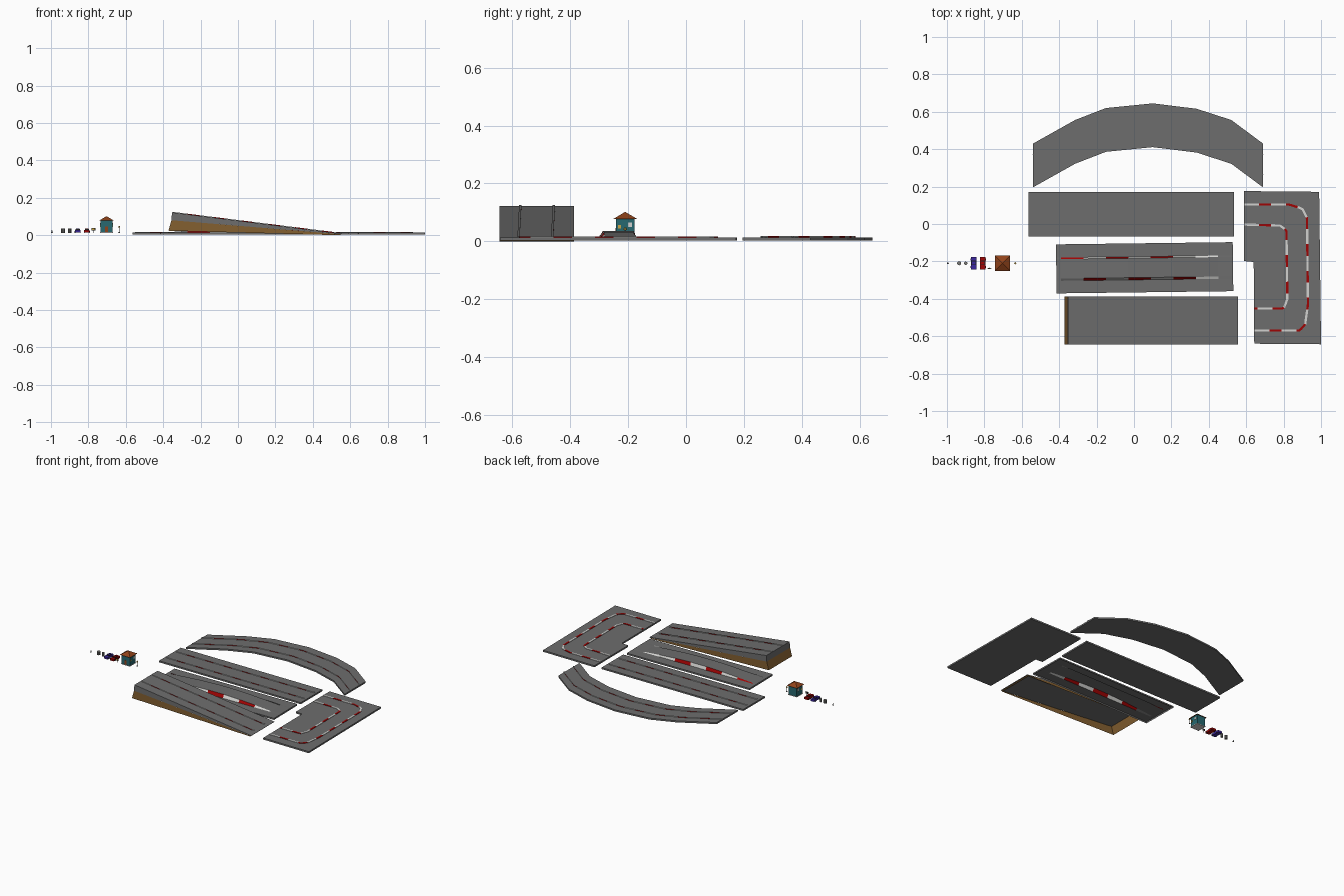
import bpy, bmesh, math
from mathutils import Vector

cube = bpy.data.objects.get("Cube")
if cube:
    bpy.data.objects.remove(cube, do_unlink=True)


def material(name, r, g, b):
    m = bpy.data.materials.new(name)
    m.use_nodes = True
    m.diffuse_color = (r, g, b, 1)
    m.node_tree.nodes["Principled BSDF"].inputs["Base Color"].default_value = (r, g, b, 1)
    return m


ROAD = material("asphalt grey", .155, .155, .155)
RED = material("kerb red", .35, .001, .001)
WHITE = material("kerb white", .65, .65, .63)
BROWN = material("ramp brown", .23, .115, .03)
TEAL = material("wall teal", .02, .14, .16)
ROOF = material("roof orange", .28, .055, .01)
BLUE = material("car blue", .045, .02, .34)
BLACK = material("rubber black", .015, .015, .015)
METAL = material("metal grey", .19, .19, .18)
YELLOW = material("lamp yellow", .6, .38, .06)


def make(name, bm, *mats):
    bmesh.ops.recalc_face_normals(bm, faces=bm.faces)
    mesh = bpy.data.meshes.new(name)
    bm.to_mesh(mesh)
    bm.free()
    for m in mats:
        mesh.materials.append(m)
    ob = bpy.data.objects.new(name, mesh)
    bpy.context.collection.objects.link(ob)
    return ob


def prism(name, points, shift, mat):
    """Extrude a closed outline along the shift vector."""
    bm = bmesh.new()
    face = bm.faces.new([bm.verts.new(p) for p in points])
    new = bmesh.ops.extrude_face_region(bm, geom=[face])["geom"]
    bmesh.ops.translate(bm, vec=shift, verts=[v for v in new if isinstance(v, bmesh.types.BMVert)])
    return make(name, bm, mat)


def box(name, centre, size, mat):
    bm = bmesh.new()
    bmesh.ops.create_cube(bm, size=1)
    bmesh.ops.scale(bm, vec=size, verts=bm.verts)
    bmesh.ops.translate(bm, vec=centre, verts=bm.verts)
    return make(name, bm, mat)


def cone(name, centre, r1, r2, depth, mat, sides=10, axis="Z"):
    bm = bmesh.new()
    bmesh.ops.create_cone(bm, cap_ends=True, segments=sides, radius1=r1, radius2=r2, depth=depth)
    ob = make(name, bm, mat)
    ob.location = centre
    if axis == "X":
        ob.rotation_euler.y = math.pi / 2
    return ob


def resample(path, step):
    pts = [Vector(p) for p in path]
    lengths = [(b - a).length for a, b in zip(pts, pts[1:])]
    count = max(1, round(sum(lengths) / step))
    out = []
    for i in range(count + 1):
        d = sum(lengths) * i / count
        k = 0
        while k < len(lengths) - 1 and d > lengths[k]:
            d -= lengths[k]
            k += 1
        out.append(pts[k].lerp(pts[k + 1], min(1, d / lengths[k])))
    return out


def kerb(name, path, half, height, paint_top):
    """Low strip along a path with alternating white and shorter red pieces."""
    bm = bmesh.new()
    pts = resample(path, .016)
    rings = []
    for i, p in enumerate(pts):
        t = pts[min(i + 1, len(pts) - 1)] - pts[max(i - 1, 0)]
        n = Vector((-t.y, t.x, 0)).normalized() * half
        up = Vector((0, 0, height))
        rings.append([bm.verts.new(v) for v in (p - n, p - n + up, p + n + up, p + n)])
    for i, (a, b) in enumerate(zip(rings, rings[1:])):
        for j in range(3):
            f = bm.faces.new((a[j], a[j + 1], b[j + 1], b[j]))
            f.material_index = 2 if j == 1 and not paint_top else int(i % 9 > 4)
    return make(name, bm, WHITE, RED, ROAD)


TOP, THICK = .014, .011
LANES = (.27, .72)
LOW = (.004, .004, False)  # half width, height and plain top of the low kerbs


def slab(name, outline):
    return prism(name, [(x, y, TOP - THICK) for x, y in outline], (0, 0, THICK), ROAD)


# Straight road
slab("straight_road", [(-.565, -.068), (.535, -.068), (.535, .172), (-.565, .172)])
for k in LANES:
    y = -.068 + .24 * k
    kerb("straight_kerb", [(-.55, y, TOP), (.52, y, TOP)], *LOW)

# Curved road
outer = [(-.54, .43), (-.315, .556), (-.15, .62), (.1, .645), (.335, .616), (.52, .556), (.69, .43)]
WIDTH = .234
slab("curved_road", outer + [(x, y - WIDTH) for x, y in reversed(outer)])
for k in LANES:
    kerb("curve_kerb", [(x, y - WIDTH * k, TOP) for x, y in outer], *LOW)

# Corner road
slab("corner_road", [(.588, .176), (.99, .172), (1, -.643), (.643, -.64), (.64, -.203), (.588, -.198)])
far_line = [(.59, .104), (.83, .104), (.9, .082), (.925, .033), (.93, -.432), (.915, -.537),
            (.885, -.57), (.645, -.57)]
near_line = [(.59, -.003), (.78, -.008), (.815, -.033), (.82, -.402), (.8, -.452), (.645, -.452)]
for line in (far_line, near_line):
    kerb("corner_kerb", [(x, y, TOP) for x, y in line], .006, .003, True)

# Ramp: sloping deck over an open brown skirt
Y0, Y1 = -.645, -.387
deck = [(-.353, .122), (.555, .008), (.553, .005), (-.356, .08)]
prism("ramp_deck", [(x, Y0, z) for x, z in deck], (0, Y1 - Y0, 0), ROAD)
bm = bmesh.new()
skirt = [(.55, .005), (-.356, .08), (-.372, .024), (.545, 0)]
sides = [[bm.verts.new((x, y, z)) for x, z in skirt] for y in (Y0, Y1)]
for s in sides:
    bm.faces.new(s)
for a, b in ((1, 2), (3, 0)):
    bm.faces.new((sides[0][a], sides[0][b], sides[1][b], sides[1][a]))
make("ramp_skirt", bm, BROWN)
for k in LANES:
    y = Y0 + (Y1 - Y0) * k
    kerb("ramp_kerb", [(-.35, y + .003, .121), (.53, y - .003, .011)], *LOW)

# Humped road: raised middle lane with striped flanks, open underneath
bm = bmesh.new()
HALF, STRIPES = .4725, 7
xs = [-HALF] + [-.447 + .12 * i for i in range(STRIPES + 1)] + [HALF]
rows = []
for i, x in enumerate(xs):
    u = min(1, max(0, (i - 1) / STRIPES))
    h = .0005 + .022 * math.sin(math.pi * u)
    section = [(-.131, -THICK), (-.131, 0), (-.064, 0), (-.052, h), (.052, h), (.06, 0),
               (.131, 0), (.131, -THICK)]
    rows.append([bm.verts.new((x, y, TOP + z)) for y, z in section])
# The two flanks carry opposite stripes
painted = {2: {2: 1, 3: 2, 4: 1, 5: 2, 6: 1, 7: 2}, 4: {1: 1, 2: 2, 3: 1, 4: 2, 5: 1, 6: 2, 7: 2}}
for i, (a, b) in enumerate(zip(rows, rows[1:])):
    for j in range(len(a) - 1):
        f = bm.faces.new((a[j], a[j + 1], b[j + 1], b[j]))
        f.material_index = painted.get(j, {}).get(i, 0)
for r in (rows[0], rows[-1]):
    bm.faces.new(r)
hump = make("humped_road", bm, ROAD, RED, WHITE)
hump.location = (.057, -.234, 0)
hump.rotation_euler.z = .0125

# Small house
G, PY = .012, -.21
HX = -.703
box("house_walls", (HX, PY, G + .036), (.064, .064, .064), TEAL)
box("house_base", (HX, PY, G + .002), (.068, .068, .004), WHITE)
roof = cone("house_roof", (HX, PY, .09), .057, 0, .024, ROOF, 4)
roof.rotation_euler.z = math.pi / 4
box("house_door", (HX, PY - .032, G + .02), (.016, .004, .03), ROOF)
for s in (-1, 1):
    box("house_window", (HX + s * .032, PY + .016, .057), (.004, .014, .016), WHITE)
    box("house_lamp", (HX + s * .032, PY - .02, .05), (.004, .01, .012), YELLOW)

# Two little cars
for name, x, mat in (("red_car", -.808, RED), ("blue_car", -.857, BLUE)):
    box(name + "_body", (x, PY, .022), (.03, .066, .014), mat)
    box(name + "_cabin", (x, PY + .002, .0315), (.022, .024, .005), BLACK)
    box(name + "_roof", (x, PY + .002, .035), (.02, .016, .002), mat)
    for sx in (-1, 1):
        for sy in (-1, 1):
            cone(name + "_wheel", (x + sx * .0145, PY + sy * .02, .017), .005, .005, .003, BLACK, 8, "X")

# Trackside props: tyre stack, barrel, cone, sign and lamp
for i in range(3):
    cone("tyre", (-.935, PY, .016 + i * .008), .011, .011, .007, METAL)
cone("barrel", (-.9, PY, .024), .009, .009, .024, METAL)
cone("traffic_cone", (-.995, PY, .02), .005, .001, .014, METAL, 8)
box("sign_post", (-.773, -.235, .024), (.003, .003, .024), METAL)
box("sign_board", (-.773, -.237, .031), (.02, .003, .014), BLACK)
box("sign_panel", (-.773, -.239, .031), (.014, .002, .008), YELLOW)
cone("lamp_post", (-.635, PY, .028), .002, .002, .032, METAL, 6)
cone("lamp_foot", (-.635, PY, .014), .006, .004, .004, METAL, 8)
cone("lamp_head", (-.635, PY, .044), .006, .004, .008, YELLOW, 8)
